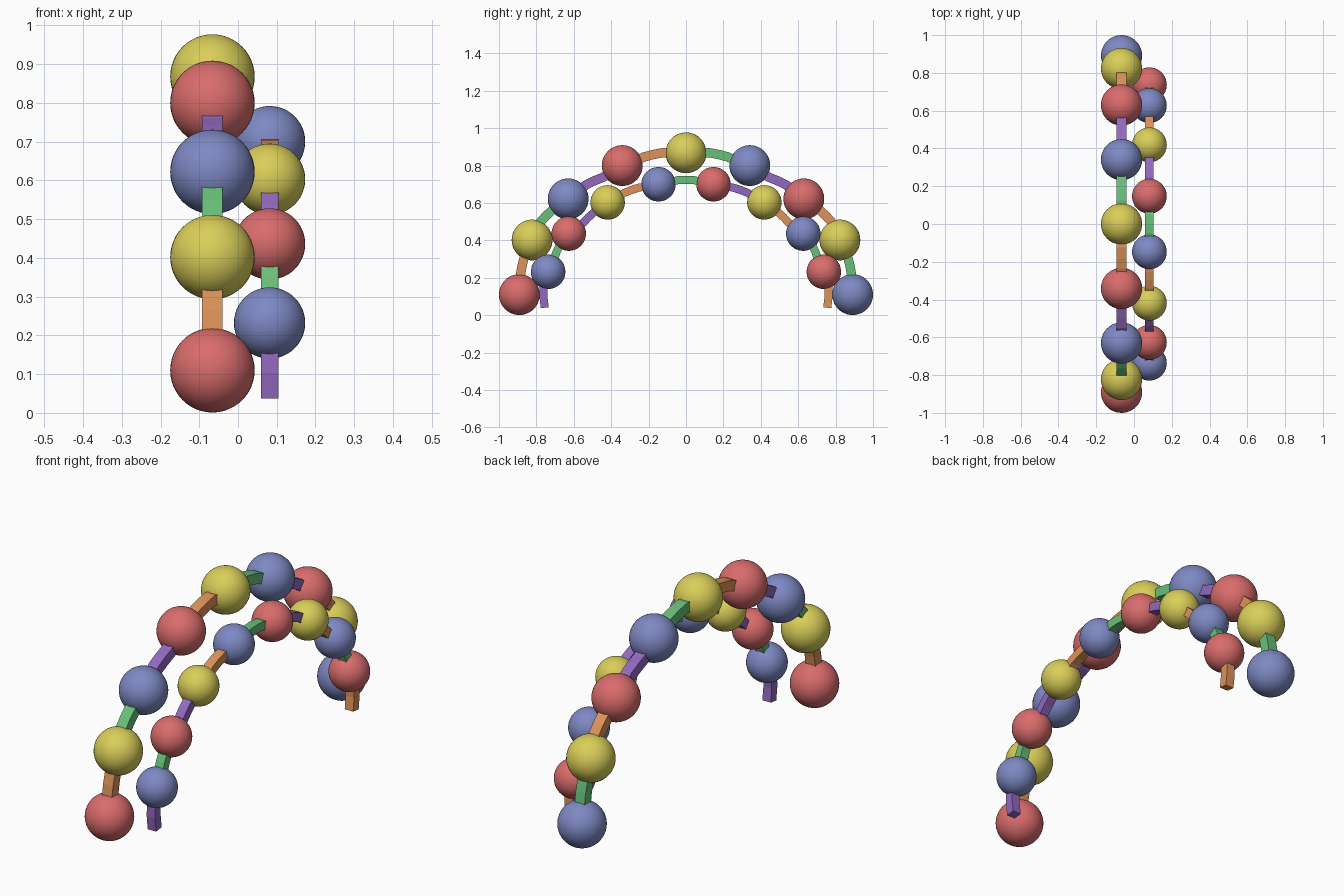
import bpy, bmesh
from mathutils import Vector

if "Cube" in bpy.data.objects:
    bpy.data.objects.remove(bpy.data.objects["Cube"])

COLORS = {
    "red": (0.70, 0.15, 0.15), "yellow": (0.70, 0.62, 0.10), "blue": (0.21, 0.25, 0.55),
    "orange": (0.72, 0.29, 0.10), "green": (0.14, 0.52, 0.19), "purple": (0.29, 0.14, 0.52),
}
mats = {}
for name, c in COLORS.items():
    mats[name] = bpy.data.materials.new(name)
    mats[name].diffuse_color = (*c, 1)
BEADS = ["red", "yellow", "blue"]
LINKS = ["orange", "green", "purple"]      # link that follows each bead


def finish(bm, name, color, smooth):
    me = bpy.data.meshes.new(name)
    bmesh.ops.recalc_face_normals(bm, faces=bm.faces)
    for f in bm.faces:
        f.smooth = smooth
    bm.to_mesh(me)
    bm.free()
    me.materials.append(mats[color])
    bpy.context.collection.objects.link(bpy.data.objects.new(name, me))


def bead(name, pos, r, color):
    bm = bmesh.new()
    bmesh.ops.create_uvsphere(bm, u_segments=40, v_segments=24, radius=r)
    bmesh.ops.translate(bm, vec=pos, verts=bm.verts)
    finish(bm, name, color, True)


def strap(name, pts, x, width, thick, color):
    """Square bar swept along (y, z) points."""
    bm = bmesh.new()
    pts = [Vector(p) for p in pts]
    rings = []
    for i, p in enumerate(pts):
        d = (pts[min(i + 1, len(pts) - 1)] - pts[max(i - 1, 0)]).normalized()
        n = Vector((-d.y, d.x)) * thick / 2
        rings.append([bm.verts.new((x + s * width / 2, p.x + t * n.x, p.y + t * n.y))
                      for s, t in ((-1, -1), (1, -1), (1, 1), (-1, 1))])
    for a, b in zip(rings, rings[1:]):
        for k in range(4):
            bm.faces.new((a[k], a[(k + 1) % 4], b[(k + 1) % 4], b[k]))
    bm.faces.new(rings[0])
    bm.faces.new(rings[-1])
    finish(bm, name, color, False)


def link_points(a, b, o1, o2):
    """Chord between beads, pushed outward by o1 and o2 near its thirds."""
    a, b = Vector(a), Vector(b)
    d = (b - a).normalized()
    n = Vector((-d.y, d.x))
    prof = [(0.1, 0), (0.35, o1), (0.5, (o1 + o2) / 2 + 0.002), (0.65, o2), (0.9, 0)]
    return [a.lerp(b, t) + n * o for t, o in prof]


def arch(label, x, half, offs, r, width, thick, first):
    # half lists the beads on the -y side, bottom to top; mirrored over y
    pts = half + [(-y, z) for y, z in reversed(half) if y != 0]
    offs = offs + [(b, a) for a, b in reversed(offs)]
    for i, (y, z) in enumerate(pts):
        bead(f"{label}_bead_{i + 1}", (x, y, z), r, BEADS[(first + i) % 3])
    for i, (a, b) in enumerate(zip(pts, pts[1:])):
        strap(f"{label}_link_{i + 1}", link_points(a, b, *offs[i]), x, width, thick,
              LINKS[(first + i) % 3])


# outer arch, nine beads
outer = [(-0.891, 0.11), (-0.823, 0.402), (-0.63, 0.622), (-0.341, 0.80), (0, 0.868)]
arch("outer", -0.066, outer, [(0.018, 0.02), (0.03, 0.024), (0.014, 0.0), (0.022, 0.025)],
     0.109, 0.053, 0.05, 0)

# inner arch, eight beads; the centre link is symmetric
inner = [(-0.737, 0.232), (-0.627, 0.436), (-0.419, 0.603), (-0.147, 0.70)]
ry = inner + [(-y, z) for y, z in reversed(inner)]
io = [(0.006, 0.012), (-0.004, 0.004), (0.018, 0.018)]
X, R = 0.0815, 0.092
for i, (y, z) in enumerate(ry):
    bead(f"inner_bead_{i + 1}", (X, y, z), R, BEADS[(2 + i) % 3])
offsets = io + [(0.022, 0.022)] + [(b, a) for a, b in reversed(io)]
for i, (a, b) in enumerate(zip(ry, ry[1:])):
    strap(f"inner_link_{i + 1}", link_points(a, b, *offsets[i]), X, 0.045, 0.043,
          LINKS[(1 + i) % 3])

# loose link ends hanging under the inner arch
for side, color in ((-1, "purple"), (1, "orange")):
    strap(f"inner_end_{color}",
          [(side * y, z) for y, z in ((0.745, 0.20), (0.762, 0.145), (0.763, 0.105), (0.755, 0.04))],
          X, 0.045, 0.043, color)

for m in bpy.data.materials:
    if m.users and not m.is_grease_pencil:
        m.use_nodes = True
        m.node_tree.nodes["Principled BSDF"].inputs["Base Color"].default_value = m.diffuse_color
